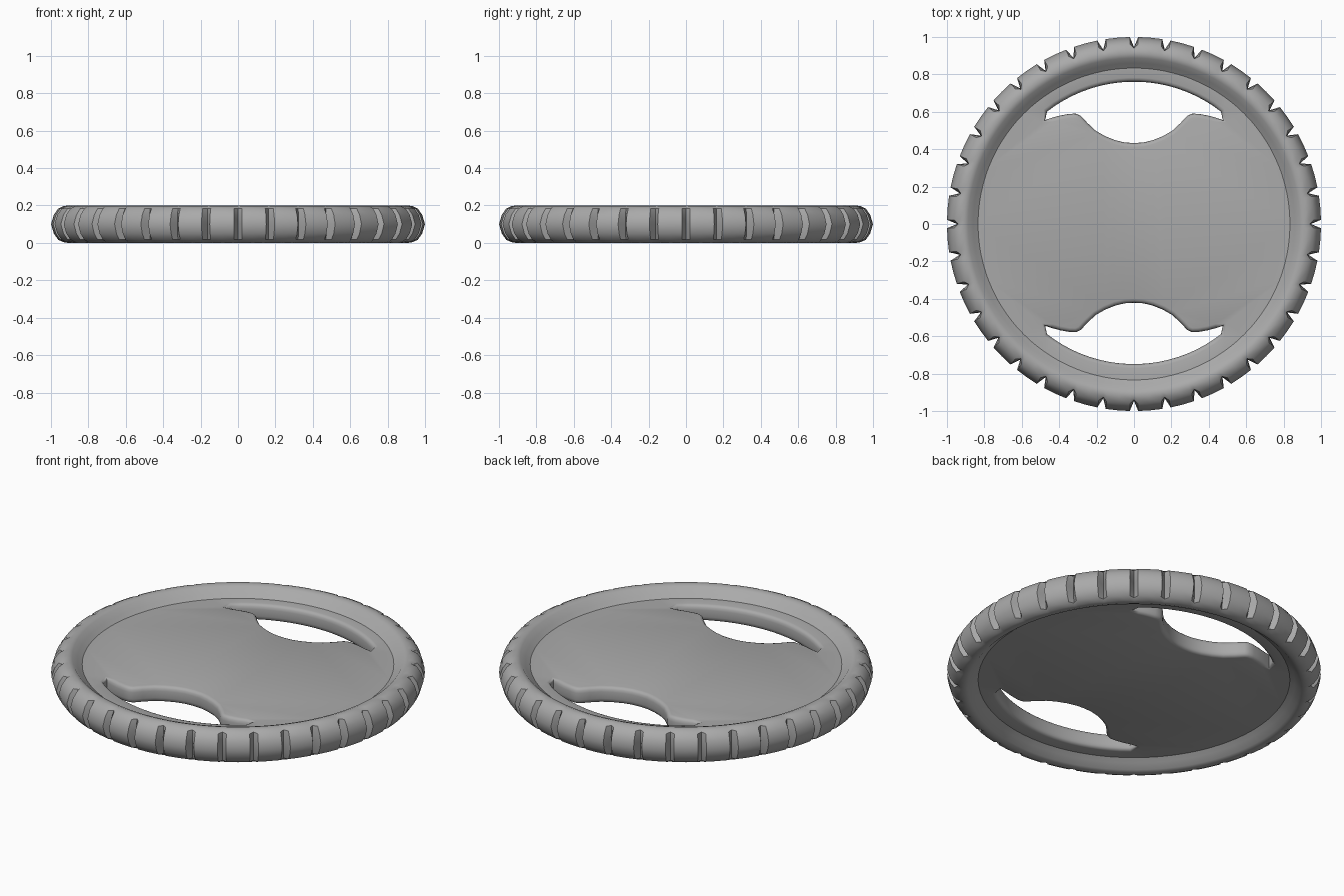
import bpy, bmesh, math
from mathutils import Vector

cube = bpy.data.objects.get("Cube")
if cube:
    bpy.data.objects.remove(cube, do_unlink=True)

grey = bpy.data.materials.new("mid_grey")
grey.use_nodes = True
COLOUR = (0.4, 0.4, 0.4, 1)
grey.diffuse_color = COLOUR
grey.node_tree.nodes["Principled BSDF"].inputs["Base Color"].default_value = COLOUR


def finish(name, bm, angle):
    bmesh.ops.recalc_face_normals(bm, faces=bm.faces)
    mesh = bpy.data.meshes.new(name)
    bm.to_mesh(mesh)
    bm.free()
    mesh.materials.append(grey)
    ob = bpy.data.objects.new(name, mesh)
    bpy.context.collection.objects.link(ob)
    bpy.ops.object.select_all(action='DESELECT')
    ob.select_set(True)
    bpy.context.view_layer.objects.active = ob
    bpy.ops.object.shade_smooth_by_angle(angle=math.radians(angle))
    return ob


def bridge(bm, a, b):
    n = len(a)
    for i in range(n):
        j = (i + 1) % n
        bm.faces.new((a[i], a[j], b[j], b[i]))


# Grip rim: ring section (tooth radius, notch radius, z), mirrored about mid height
upper = [(0.81, 0.81, 0.125), (0.835, 0.835, 0.148), (0.86, 0.86, 0.165),
         (0.887, 0.887, 0.192), (0.91, 0.91, 0.2), (0.935, 0.93, 0.196),
         (0.962, 0.94, 0.183), (0.985, 0.944, 0.15)]
section = upper + [(1.0, 0.946, 0.1)] + [(r, n, 0.2 - z) for r, n, z in reversed(upper)]
TEETH = 36
bm = bmesh.new()
columns = []
for t in range(TEETH):
    for offset, notch in ((0, True), (1.3, False), (5, False), (8.7, False)):
        a = math.radians(t * 360 / TEETH + offset)
        columns.append([bm.verts.new(((n if notch else r) * math.cos(a),
                                      (n if notch else r) * math.sin(a), z))
                        for r, n, z in section])
for i, col in enumerate(columns):
    bridge(bm, col, columns[(i + 1) % len(columns)])
finish("grip_rim", bm, 40)

# Hand hole outline: wavy inner edge from left to right, then the outer arc back
half = [(-0.475, 0.55), (-0.44, 0.562), (-0.395, 0.574), (-0.345, 0.583),
        (-0.31, 0.584), (-0.285, 0.573), (-0.25, 0.535), (-0.205, 0.493),
        (-0.155, 0.464), (-0.1, 0.442), (-0.05, 0.43)]
edge = half + [(0, 0.427)] + [(-x, y) for x, y in reversed(half)]
arc = [(0.755 * math.cos(math.radians(a)), 0.755 * math.sin(math.radians(a)))
       for a in range(52, 129, 4)]
outline = [Vector(p) for p in edge + arc]


def hole_ring(bm, side, grow, z):
    """One loop of the hole, pushed outward by grow to round its lip."""
    ring = []
    n = len(outline)
    for i, p in enumerate(outline):
        d = (outline[(i + 1) % n] - outline[i - 1]).normalized()
        q = p + Vector((d.y, -d.x)) * grow
        ring.append(bm.verts.new((side * q.x, side * q.y + 0.006, z)))
    return ring


# Centre plate: flat faces above and below, with two rounded hand holes
lip = [(0.022, 0.147), (0.01, 0.143), (0.003, 0.134), (0, 0.12)]
lip += [(g, 0.2 - z) for g, z in reversed(lip)]
bm = bmesh.new()
caps = {0.147: [], 0.053: []}
for side in (1, -1):
    rings = [hole_ring(bm, side, g, z) for g, z in lip]
    for a, b in zip(rings, rings[1:]):
        bridge(bm, a, b)
    caps[0.147].append(rings[0])
    caps[0.053].append(rings[-1])
for z, loops in caps.items():
    loops.append([bm.verts.new((0.85 * math.cos(i * math.tau / 72),
                                0.85 * math.sin(i * math.tau / 72), z)) for i in range(72)])
    edges = []
    for loop in loops:
        for i, v in enumerate(loop):
            w = loop[(i + 1) % len(loop)]
            edges.append(bm.edges.get((v, w)) or bm.edges.new((v, w)))
    bmesh.ops.triangle_fill(bm, edges=edges, use_beauty=True, normal=(0, 0, 1))
bridge(bm, caps[0.147][2], caps[0.053][2])
finish("centre_plate", bm, 40)
